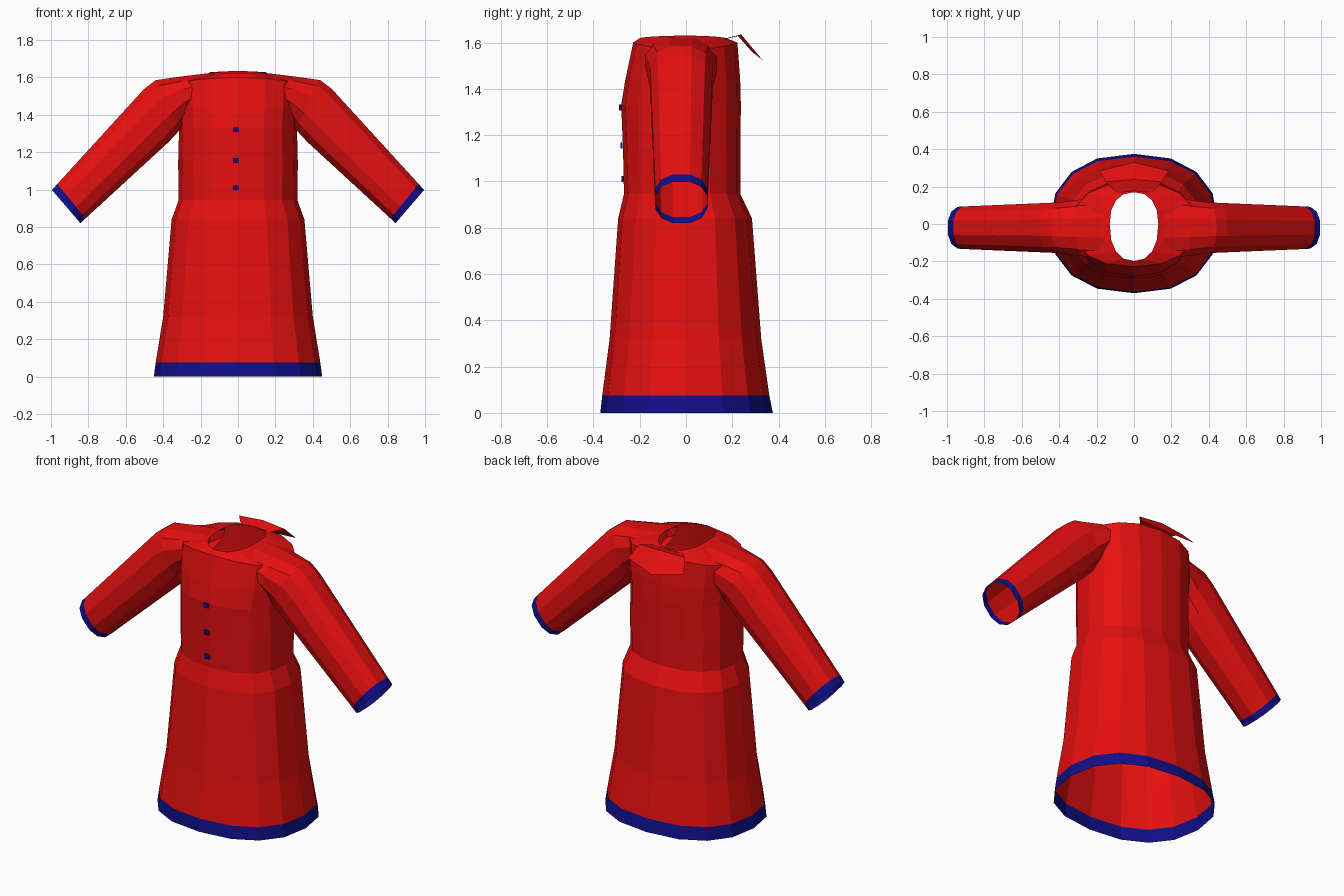
import bpy, bmesh
from math import cos, sin, pi, copysign
from mathutils import Vector

old = bpy.data.objects.get("Cube")
if old:
    bpy.data.objects.remove(old, do_unlink=True)


def material(name, color):
    m = bpy.data.materials.new(name)
    m.diffuse_color = color
    m.use_nodes = True
    m.node_tree.nodes["Principled BSDF"].inputs["Base Color"].default_value = color
    return m


RED = material("red cloth", (0.8, 0.005, 0.005, 1))
BLUE = material("dark blue trim", (0.005, 0.005, 0.25, 1))


def loft(name, rings, blue_bands=()):
    """Open tube through closed rings of points; chosen bands are blue."""
    bm = bmesh.new()
    loops = [[bm.verts.new(p) for p in ring] for ring in rings]
    n = len(loops[0])
    for band, (a, b) in enumerate(zip(loops, loops[1:])):
        for i in range(n):
            j = (i + 1) % n
            f = bm.faces.new((a[i], a[j], b[j], b[i]))
            f.material_index = int(band in blue_bands)
    return finish(name, bm)


def finish(name, bm, recalc=True):
    if recalc:
        bmesh.ops.recalc_face_normals(bm, faces=bm.faces)
    me = bpy.data.meshes.new(name)
    bm.to_mesh(me)
    bm.free()
    me.materials.append(RED)
    me.materials.append(BLUE)
    ob = bpy.data.objects.new(name, me)
    bpy.context.collection.objects.link(ob)
    return ob


def rounded(t, power):
    """Point on a unit superellipse."""
    c, s = cos(t), sin(t)
    return copysign(abs(c) ** power, c), copysign(abs(s) ** power, s)


# Dress body: height, half width, front depth, back depth, drop at the sides
body_rings = [
    (0.00, 0.45, 0.37, 0.375, 0),
    (0.075, 0.44, 0.362, 0.36, 0),
    (0.32, 0.40, 0.33, 0.325, 0),
    (0.84, 0.355, 0.293, 0.285, 0),
    (0.945, 0.317, 0.268, 0.235, 0),
    (1.14, 0.32, 0.272, 0.235, 0),
    (1.33, 0.315, 0.28, 0.237, 0),
    (1.44, 0.325, 0.262, 0.234, 0),
    (1.60, 0.33, 0.228, 0.222, 0.03),
    (1.62, 0.13, 0.198, 0.17, -0.01),
]


def body_ring(z, rx, front, back, drop):
    pts = []
    for i in range(16):
        x, y = rounded(2 * pi * i / 16, 0.86)
        pts.append((x * rx, y * (front if y < 0 else back), z - drop * x * x))
    return pts


loft("dress_body", [body_ring(*r) for r in body_rings], {0})

# Sleeves: upper point (x, z), lower point (x, z), half depth
sleeve_rings = [
    ((0.16, 1.622), (0.22, 1.46), 0.165),
    ((0.30, 1.605), (0.27, 1.40), 0.155),
    ((0.44, 1.585), (0.31, 1.32), 0.14),
    ((0.50, 1.54), (0.37, 1.255), 0.137),
    ((0.966, 1.03), (0.815, 0.846), 0.117),
    ((0.995, 0.998), (0.842, 0.82), 0.115),
]


def sleeve_ring(side, upper, lower, depth):
    up = Vector((upper[0], 0, upper[1]))
    low = Vector((lower[0], 0, lower[1]))
    mid, axis = (up + low) / 2, (up - low) / 2
    pts = []
    for i in range(12):
        u, v = rounded(2 * pi * (i + 0.5) / 12, 0.85)
        p = mid + axis * (u / rounded(pi / 12, 0.85)[0])
        pts.append((p.x * side, v * depth - 0.02, p.z))
    return pts


for side, label in ((1, "left"), (-1, "right")):
    loft(label + "_sleeve", [sleeve_ring(side, *r) for r in sleeve_rings], {4})

# Collar flap folded over the back of the neck
bm = bmesh.new()
rows = [((0.09, 0.16, 1.615), (0, 0.17, 1.615)),
        ((0.15, 0.225, 1.628), (0, 0.238, 1.635)),
        ((0.185, 0.285, 1.56), (0, 0.33, 1.525))]
grid = [[bm.verts.new(p) for p in ((-e[0], e[1], e[2]), c, e)] for e, c in rows]
for a, b in zip(grid, grid[1:]):
    for i in range(2):
        bm.faces.new((a[i], a[i + 1], b[i + 1], b[i]))
finish("collar_flap", bm)

# Front buttons
for n, (z, y) in enumerate(((1.32, -0.284), (1.155, -0.278), (1.01, -0.274))):
    bm = bmesh.new()
    bmesh.ops.create_cube(bm, size=1)
    for v in bm.verts:
        v.co = Vector((v.co.x * 0.03 - 0.013, v.co.y * 0.009 + y, v.co.z * 0.026 + z))
    for f in bm.faces:
        f.material_index = 1
    finish("button_%d" % (n + 1), bm)
